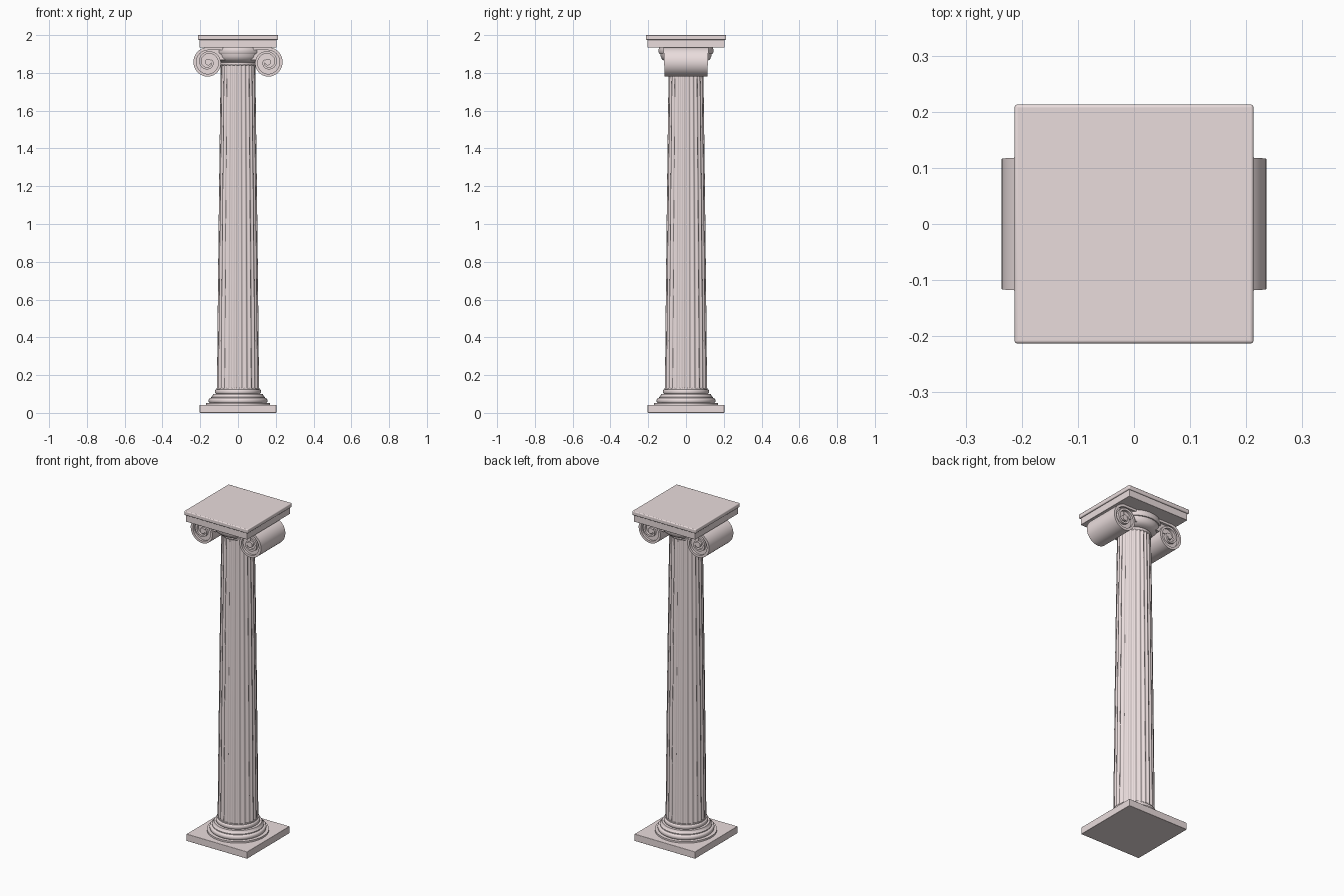
import bpy, bmesh
from math import pi, sin, cos, tau, radians

if "Cube" in bpy.data.objects:
    bpy.data.objects.remove(bpy.data.objects["Cube"])

stone = bpy.data.materials.new("pale_stone")
stone.diffuse_color = (0.82, 0.72, 0.72, 1)
stone.use_nodes = True
stone.node_tree.nodes["Principled BSDF"].inputs["Base Color"].default_value = stone.diffuse_color


def finish(name, bm, angle=35):
    bmesh.ops.recalc_face_normals(bm, faces=bm.faces)
    me = bpy.data.meshes.new(name)
    bm.to_mesh(me)
    bm.free()
    me.materials.append(stone)
    ob = bpy.data.objects.new(name, me)
    bpy.context.collection.objects.link(ob)
    bpy.ops.object.select_all(action='DESELECT')
    bpy.context.view_layer.objects.active = ob
    ob.select_set(True)
    bpy.ops.object.shade_smooth_by_angle(angle=radians(angle))
    return ob


def rings_mesh(name, rings, angle=35):
    """Bridge a list of equal closed rings and cap both ends."""
    bm = bmesh.new()
    rows = [[bm.verts.new(p) for p in r] for r in rings]
    n = len(rings[0])
    for a, b in zip(rows, rows[1:]):
        for i in range(n):
            j = (i + 1) % n
            bm.faces.new((a[i], a[j], b[j], b[i]))
    bm.faces.new(rows[0])
    bm.faces.new(rows[-1])
    return finish(name, bm, angle)


def lathe(name, profile, n=64):
    return rings_mesh(name, [[(r * cos(tau * i / n), r * sin(tau * i / n), z)
                              for i in range(n)] for r, z in profile])


def box(name, hx, hy, z0, z1, bevel=0.0):
    ob = rings_mesh(name, [[(-hx, -hy, z), (hx, -hy, z), (hx, hy, z), (-hx, hy, z)]
                           for z in (z0, z1)])
    if bevel:
        m = ob.modifiers.new("edge", 'BEVEL')
        m.width, m.segments = bevel, 3
    return ob


def half_round(r, z0, z1, bulge, n=8):
    return [(r + bulge * sin(pi * i / n), z0 + (z1 - z0) * (1 - cos(pi * i / n)) / 2)
            for i in range(n + 1)]


# Plinth and turned base mouldings
box("plinth", 0.203, 0.203, 0, 0.042, 0.002)
lathe("base_mouldings",
      [(0.170, 0.040), (0.170, 0.052)] + half_round(0.148, 0.052, 0.078, 0.008)
      + [(0.142, 0.079), (0.142, 0.084), (0.135, 0.090), (0.132, 0.101)]
      + half_round(0.116, 0.101, 0.125, 0.006) + [(0.113, 0.125), (0.113, 0.132)])

# Fluted shaft with slight taper
FLUTES, SEG = 24, 10


def flute_ring(z):
    t = (z - 0.125) / 1.72
    r = 0.112 - 0.015 * t - 0.005 * t * t
    ring = []
    for k in range(FLUTES):
        for s in range(SEG):
            u = s / (SEG - 2)
            cut = 0.062 * r * sin(pi * u) if u < 1 else 0
            a = tau * (k + s / SEG - 0.4) / FLUTES
            ring.append(((r - cut) * cos(a), (r - cut) * sin(a), z))
    return ring


rings_mesh("fluted_shaft", [flute_ring(0.125 + 1.72 * i / 16) for i in range(17)], 60)

# Necking ring and rounded cushion below the scrolls
lathe("echinus",
      [(0.088, 1.838)] + half_round(0.091, 1.842, 1.856, 0.003)
      + [(0.100, 1.858), (0.116, 1.863), (0.128, 1.874), (0.134, 1.887), (0.136, 1.900),
         (0.141, 1.901), (0.145, 1.908), (0.145, 1.925), (0.142, 1.934)])

# Scrolls: a raised open spiral ribbon, a recessed core and a round eye
CX, CZ = 0.158, 1.857


def half_depth(z):
    return 0.113 + 0.04 * (z - 1.785)


def radius(t):
    return 0.079 - 0.004 * t if t < 0.5 else 0.077 - 0.039 * (t - 0.5)


for side, sx in (("left", -1), ("right", 1)):
    def at(t, r):
        return sx * (CX + r * sin(tau * t)), CZ + r * cos(tau * t)

    ribbon = []
    for i in range(91):
        t = 1.85 * i / 90
        xo, zo = at(t, radius(t))
        xi, zi = at(t, radius(t) - 0.016 + 0.003 * t)
        do, di = half_depth(zo), half_depth(zi)
        ribbon.append([(xo, -do, zo), (xi, -di, zi), (xi, di, zi), (xo, do, zo)])
    rings_mesh(side + "_scroll_ribbon", ribbon)
    edge = [at(i / 48, radius(i / 48) - 0.006) for i in range(48)]
    rings_mesh(side + "_scroll_core", [[(x, y, z) for x, z in edge] for y in (-0.1, 0.1)])
    eye = [at(i / 24, 0.017) for i in range(24)]
    rings_mesh(side + "_scroll_eye", [[(x, y, z) for x, z in eye] for y in (-0.115, 0.115)])

# Channel and top fillet joining the scrolls
box("scroll_channel", CX, 0.104, 1.868, 1.934)
box("scroll_top_fillet", CX, 0.1185, 1.920, 1.936)

# Square top slab in two steps
box("abacus_lower", 0.205, 0.205, 1.934, 1.976, 0.002)
box("abacus_upper", 0.213, 0.213, 1.975, 2.0, 0.005)
